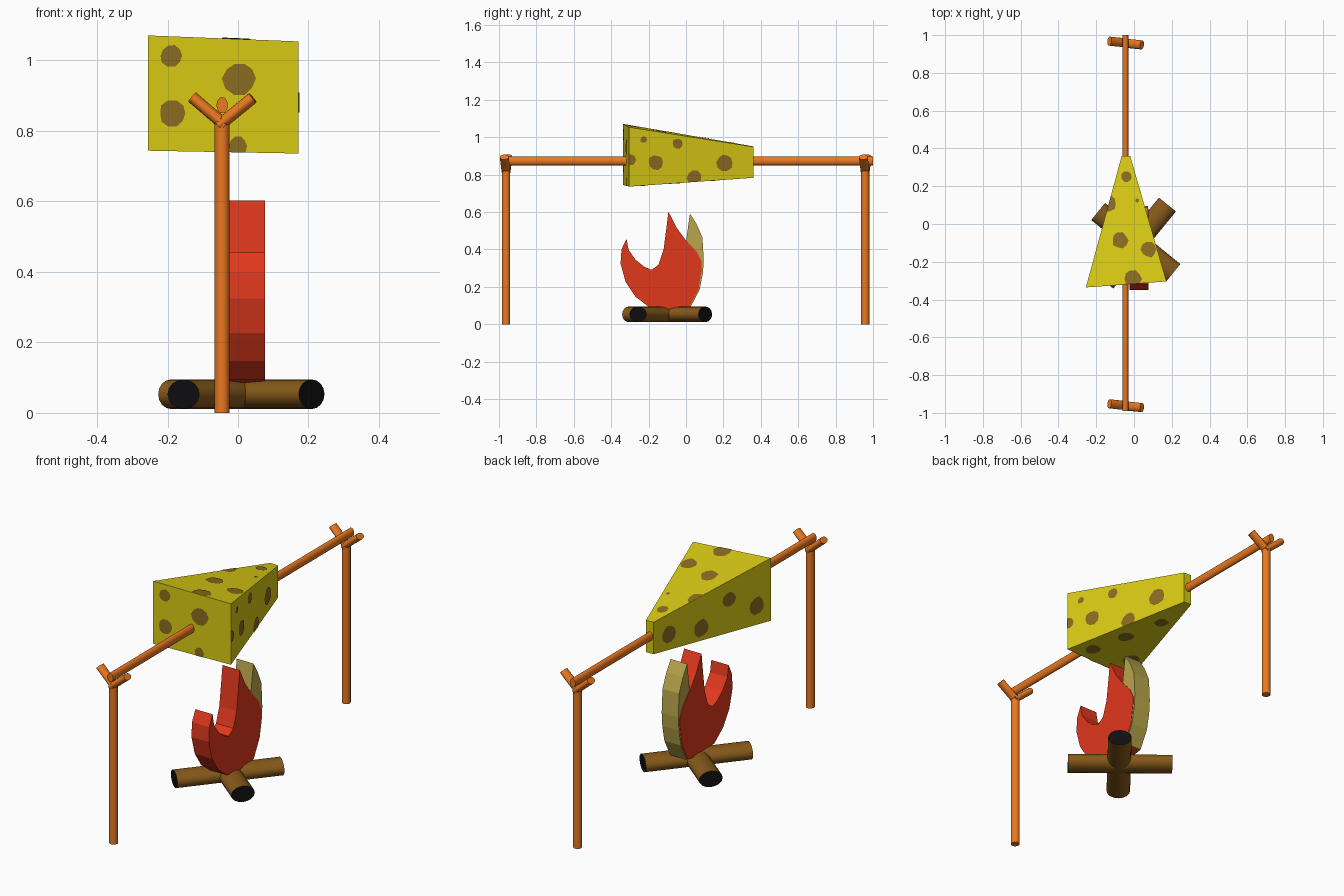
import bpy, bmesh, math, random
from mathutils import Vector, Matrix

if "Cube" in bpy.data.objects:
    bpy.data.objects.remove(bpy.data.objects["Cube"])

random.seed(4)


def material(name, rgb):
    m = bpy.data.materials.new(name)
    m.diffuse_color = (*rgb, 1)
    m.use_nodes = True
    m.node_tree.nodes["Principled BSDF"].inputs["Base Color"].default_value = m.diffuse_color
    return m


ORANGE = material("orange_wood", (0.83, 0.19, 0.015))
BROWN = material("log_bark", (0.24, 0.10, 0.01))
BLACK = material("charred_end", (0.005, 0.005, 0.006))
YELLOW = material("cheese_yellow", (0.70, 0.60, 0.007))
SPOT = material("cheese_spot", (0.26, 0.15, 0.015))
RED = material("flame_red", (0.75, 0.04, 0.012))
PALE = material("flame_yellow", (0.48, 0.38, 0.07))


def finish(name, bm, *mats):
    mesh = bpy.data.meshes.new(name)
    bm.to_mesh(mesh)
    bm.free()
    ob = bpy.data.objects.new(name, mesh)
    bpy.context.collection.objects.link(ob)
    for m in mats:
        mesh.materials.append(m)
    return ob


def rod(name, p, q, rw, rh, mats, sides=16):
    """Elliptical rod from p to q; the last material colours its ends."""
    p, q = Vector(p), Vector(q)
    d = q - p
    bm = bmesh.new()
    bmesh.ops.create_cone(bm, cap_ends=True, segments=sides, radius1=1, radius2=1, depth=d.length)
    for f in bm.faces:
        cap = len(f.verts) > 4
        f.smooth = not cap
        f.material_index = len(mats) - 1 if cap else 0
        if cap:
            for e in f.edges:
                e.smooth = False
    turn = d.to_track_quat('Z', 'Y').to_matrix().to_4x4()
    bm.transform(Matrix.Translation((p + q) / 2) @ turn @ Matrix.Diagonal((rw, rh, 1, 1)))
    return finish(name, bm, *mats)


def slab(name, profile, x0, x1, mat):
    """Side profile (y, z) extruded along x."""
    bm = bmesh.new()
    face = bm.faces.new([bm.verts.new((x0, y, z)) for y, z in profile])
    out = bmesh.ops.extrude_face_region(bm, geom=[face])["geom"]
    bmesh.ops.translate(bm, vec=(x1 - x0, 0, 0), verts=[v for v in out if isinstance(v, bmesh.types.BMVert)])
    bmesh.ops.recalc_face_normals(bm, faces=bm.faces)
    return finish(name, bm, mat)


# Spit and the two forked posts
X = -0.045
rod("spit", (X, -0.99, 0.873), (X, 1.0, 0.873), 0.016, 0.023, [ORANGE])
for label, y in (("front", -0.962), ("back", 0.958)):
    rod(label + "_post", (X, y, 0), (X, y, 0.835), 0.021, 0.022, [ORANGE])
    rod(label + "_fork_left", (X + 0.01, y, 0.815), (-0.13, y + 0.01, 0.896), 0.024, 0.017, [ORANGE])
    rod(label + "_fork_right", (X - 0.01, y, 0.815), (0.042, y - 0.01, 0.894), 0.024, 0.017, [ORANGE])

# Crossed logs with charred ends
rod("log_1", (-0.155, -0.305, 0.053), (0.177, 0.103, 0.053), 0.058, 0.042, [BROWN, BLACK])
rod("log_2", (-0.19, 0.066, 0.053), (0.209, -0.257, 0.053), 0.058, 0.042, [BROWN, BLACK])

# Flames
slab("red_flame", [
    (-0.318, 0.457), (-0.345, 0.40), (-0.35, 0.324), (-0.323, 0.227), (-0.27, 0.147), (-0.2, 0.094),
    (-0.09, 0.075), (0.019, 0.094), (0.067, 0.185), (0.083, 0.29), (0.083, 0.334), (0.056, 0.388),
    (-0.003, 0.452), (-0.05, 0.516), (-0.094, 0.602), (-0.104, 0.52), (-0.12, 0.398), (-0.147, 0.318),
    (-0.184, 0.291), (-0.222, 0.307), (-0.27, 0.345), (-0.307, 0.398)], -0.024, 0.076, RED)
slab("yellow_flame", [
    (0.021, 0.592), (0.056, 0.537), (0.088, 0.463), (0.095, 0.34), (0.09, 0.27), (0.073, 0.185),
    (0.024, 0.092), (-0.02, 0.1), (0.03, 0.2), (0.04, 0.32), (0.0, 0.44)], -0.022, 0.074, PALE)

# Cheese wedge: plan corner with its bottom and top height
plan = [(-0.255, -0.336, 0.744, 1.071), (0.172, -0.304, 0.736, 1.054),
        (-0.02, 0.36, 0.783, 0.949), (-0.065, 0.36, 0.784, 0.951)]
bottom = [Vector((x, y, a)) for x, y, a, b in plan]
top = [Vector((x, y, b)) for x, y, a, b in plan]
sides = [[bottom[i], bottom[(i + 1) % 4], top[(i + 1) % 4], top[i]] for i in range(4)]
bm = bmesh.new()
for f in [top, bottom[::-1]] + sides:
    bm.faces.new([bm.verts.new(v) for v in f])
bmesh.ops.remove_doubles(bm, verts=bm.verts, dist=0.0001)
finish("cheese", bm, YELLOW)


def spots(name, face, axis, marks):
    """Uneven round spots on a cheese face, trimmed at its edges.
    Marks are (u, v, radius) in the two world axes other than the given one."""
    n = (face[2] - face[0]).cross(face[3] - face[1]).normalized()
    mid = sum(face, Vector()) / 4
    u, v = [i for i in range(3) if i != axis]
    bm = bmesh.new()
    for a, b, r in marks:
        ring = []
        for k in range(10):
            t = math.tau * k / 10
            rr = r * random.uniform(0.9, 1.08)
            p = Vector((0, 0, 0))
            p[u], p[v] = a + rr * math.cos(t), b + rr * math.sin(t)
            # drop the point onto the face plane
            p[axis] = mid[axis] - (n[u] * (p[u] - mid[u]) + n[v] * (p[v] - mid[v])) / n[axis]
            ring.append(bm.verts.new(p + n * 0.0025))
        f = bm.faces.new(ring)
        f.normal_update()
        if f.normal.dot(n) < 0:
            f.normal_flip()
    for i in range(4):
        edge = face[(i + 1) % 4] - face[i]
        bmesh.ops.bisect_plane(bm, geom=bm.verts[:] + bm.edges[:] + bm.faces[:],
                               plane_co=face[i], plane_no=edge.cross(n), clear_outer=True)
    finish(name, bm, SPOT)


spots("front_spots", sides[0], 1, [(-0.189, 1.014, 0.032), (0.004, 0.949, 0.047),
                                   (-0.186, 0.849, 0.038), (0, 0.758, 0.026)])
spots("right_spots", sides[1], 0, [(-0.227, 0.987, 0.018), (-0.045, 0.965, 0.028), (-0.163, 0.864, 0.04),
                                   (0.206, 0.864, 0.044), (0.045, 0.782, 0.04), (-0.297, 0.88, 0.03)])
spots("left_spots", sides[3], 0, [(0.27, 0.86, 0.045), (0.08, 0.835, 0.045),
                                  (-0.085, 0.933, 0.04), (-0.25, 0.85, 0.045)])
spots("top_spots", top, 2, [(-0.042, 0.251, 0.028), (-0.14, 0.108, 0.045), (-0.074, -0.087, 0.042),
                            (0.079, -0.135, 0.042), (-0.005, -0.29, 0.045), (0.016, 0.124, 0.01)])
spots("bottom_spots", bottom[::-1], 2, [(-0.15, -0.2, 0.045), (0.01, -0.05, 0.04),
                                        (-0.05, 0.15, 0.035), (0.07, -0.23, 0.04)])
